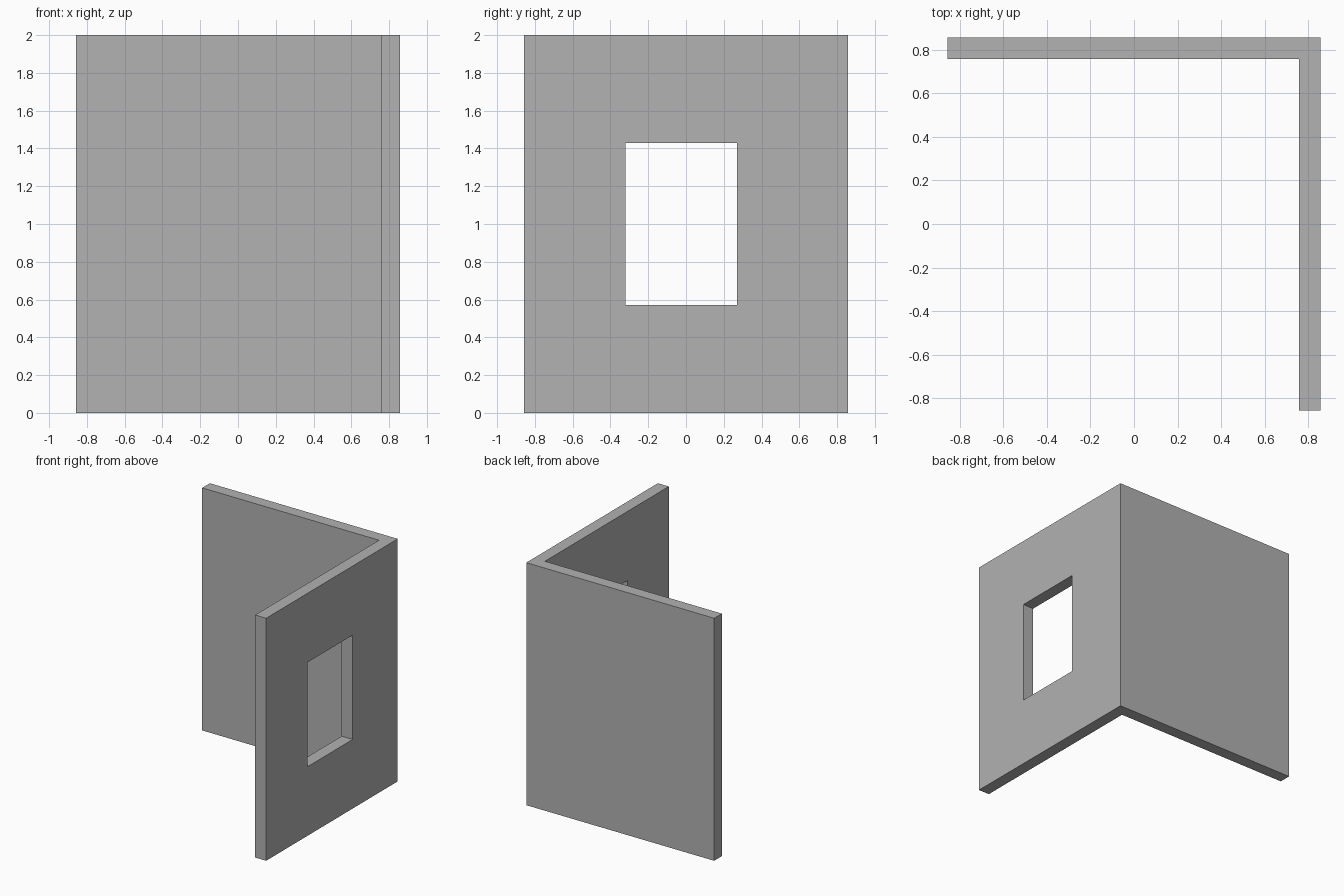
import bpy
import bmesh

default = bpy.data.objects.get("Cube")
if default:
    bpy.data.objects.remove(default, do_unlink=True)

HALF, HEIGHT, THICK = 0.857, 2.0, 0.1
INNER = HALF - THICK

plaster = bpy.data.materials.new("plain grey")
plaster.use_nodes = True
grey = (0.445, 0.445, 0.445, 1.0)
plaster.diffuse_color = grey
plaster.node_tree.nodes["Principled BSDF"].inputs["Base Color"].default_value = grey


def prism(name, outline, z0, z1):
    """Extrude a flat outline from z0 up to z1."""
    bm = bmesh.new()
    base = bm.faces.new([bm.verts.new((x, y, z0)) for x, y in outline])
    top = bmesh.ops.extrude_face_region(bm, geom=[base])["geom"]
    verts = [v for v in top if isinstance(v, bmesh.types.BMVert)]
    bmesh.ops.translate(bm, verts=verts, vec=(0, 0, z1 - z0))
    bmesh.ops.recalc_face_normals(bm, faces=bm.faces)
    mesh = bpy.data.meshes.new(name)
    bm.to_mesh(mesh)
    bm.free()
    mesh.materials.append(plaster)
    obj = bpy.data.objects.new(name, mesh)
    bpy.context.collection.objects.link(obj)
    return obj


# L-shaped corner wall: back wall plus left side wall
walls = prism("corner_walls", [
    (-HALF, HALF), (-HALF, INNER), (INNER, INNER),
    (INNER, -HALF), (HALF, -HALF), (HALF, HALF)], 0, HEIGHT)

# Window opening through the side wall
y0, y1 = -0.32, 0.27
cutter = prism("window_cutter", [
    (INNER - THICK, y0), (HALF + THICK, y0),
    (HALF + THICK, y1), (INNER - THICK, y1)], 0.57, 1.43)
cutter.hide_render = True

cut = walls.modifiers.new("window opening", "BOOLEAN")
cut.operation = "DIFFERENCE"
cut.solver = "EXACT"
cut.object = cutter
bpy.context.view_layer.objects.active = walls
bpy.ops.object.modifier_apply(modifier=cut.name)
bpy.data.objects.remove(cutter, do_unlink=True)
